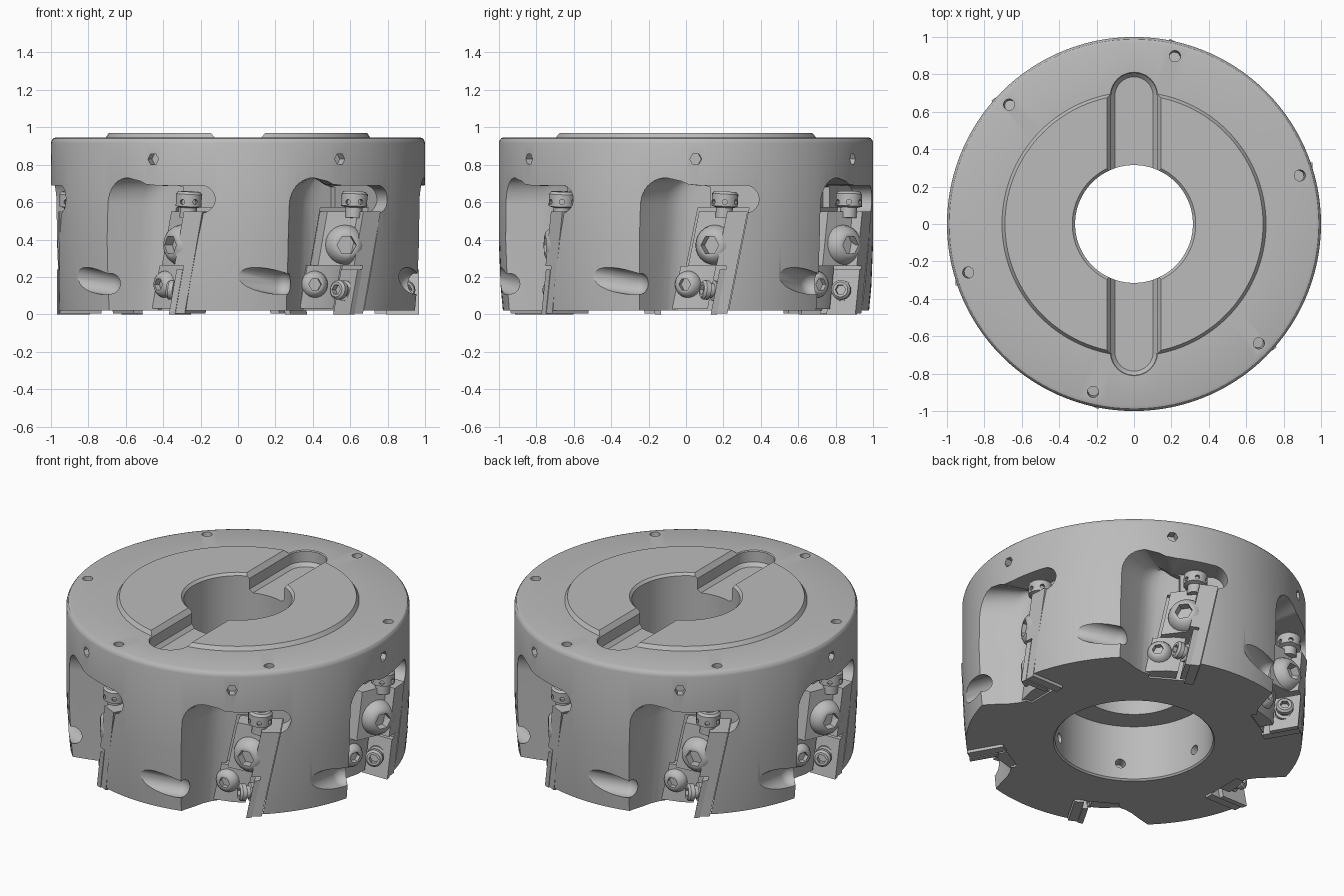
import bpy, bmesh, math
from mathutils import Matrix, Vector

if "Cube" in bpy.data.objects:
    bpy.data.objects.remove(bpy.data.objects["Cube"], do_unlink=True)

steel = bpy.data.materials.new("steel grey")
steel.use_nodes = True
GREY = (0.5, 0.5, 0.5, 1)
steel.diffuse_color = GREY
steel.node_tree.nodes["Principled BSDF"].inputs["Base Color"].default_value = GREY


def loft(bm, rings, loop=False):
    """Skin a list of equal-length point rings; cap the ends unless looped."""
    vs = [[bm.verts.new(p) for p in r] for r in rings]
    n = len(vs[0])
    pairs = list(zip(vs, vs[1:])) + ([(vs[-1], vs[0])] if loop else [])
    for a, b in pairs:
        for i in range(n):
            j = (i + 1) % n
            bm.faces.new((a[i], a[j], b[j], b[i]))
    if not loop:
        bm.faces.new(vs[0][::-1])
        bm.faces.new(vs[-1])


def circle(r, h, n=24, hexagon=False):
    pts = []
    for i in range(n):
        a = 2 * math.pi * i / n
        k = r * math.cos(math.pi / 6) / math.cos(a % (math.pi / 3) - math.pi / 6) if hexagon else r
        pts.append(Vector((k * math.cos(a), k * math.sin(a), h)))
    return pts


def turned(profile, at, axis, n=24, socket=None):
    """Rings of a turned part, optionally with a hex socket (radius, top, floor)."""
    rings = [circle(r, h, n) for r, h in profile]
    if socket:
        r, top, floor = socket
        rings += [circle(r, top, n, True), circle(r, floor, n, True)]
    m = Matrix.Translation(at) @ Vector(axis).to_track_quat('Z', 'Y').to_matrix().to_4x4()
    return [[m @ p for p in ring] for ring in rings]


def rod(a, b, r, n=16):
    a, b = Vector(a), Vector(b)
    return turned([(r, 0), (r, (b - a).length)], a, b - a, n)


def finish(name, bm):
    bmesh.ops.recalc_face_normals(bm, faces=bm.faces[:])
    me = bpy.data.meshes.new(name)
    bm.to_mesh(me)
    bm.free()
    me.materials.append(steel)
    ob = bpy.data.objects.new(name, me)
    bpy.context.scene.collection.objects.link(ob)
    return ob


def six(name, *lofts):
    """Repeat lofted solids six times round the axis."""
    bm = bmesh.new()
    for k in range(6):
        m = Matrix.Rotation(k * math.pi / 3, 4, 'Z')
        for rings in lofts:
            loft(bm, [[m @ Vector(p) for p in r] for r in rings])
    return finish(name, bm)


def activate(ob):
    bpy.ops.object.select_all(action='DESELECT')
    ob.select_set(True)
    bpy.context.view_layer.objects.active = ob


def cut(ob, cutter):
    mod = ob.modifiers.new("cut", 'BOOLEAN')
    mod.operation, mod.solver, mod.object = 'DIFFERENCE', 'EXACT', cutter
    activate(ob)
    bpy.ops.object.modifier_apply(modifier=mod.name)
    bpy.data.objects.remove(cutter, do_unlink=True)


def prism(section, z0, z1):
    """Extrude an (x, y) section in z, leaning with the cartridge rake."""
    return [[(x, y + 0.2 * (z - 0.4), z) for x, y in section] for z in (z0, z1)]


def polar(r, deg, z):
    a = math.radians(deg)
    return Vector((r * math.cos(a), r * math.sin(a), z))


# Turned body with raised hub, bore and counterbore
profile = [(0.46, 0.03), (0.47, 0.02), (0.978, 0.02), (0.99, 0.15), (1.0, 0.4), (1.0, 0.915),
           (0.996, 0.93), (0.987, 0.941), (0.972, 0.946), (0.706, 0.946), (0.69, 0.97),
           (0.33, 0.97), (0.315, 0.955), (0.315, 0.38), (0.46, 0.38)]
bm = bmesh.new()
loft(bm, [circle(r, z, 120) for r, z in profile], loop=True)
body = finish("cutter_body", bm)

# Round-ended drive slot across the top, with a ledge along its floor
bm = bmesh.new()
rings = []
for w, z in [(0.102, 0.85), (0.122, 0.872), (0.122, 0.94), (0.145, 0.97), (0.145, 1.1)]:
    ring = []
    for i in range(34):
        side = 1 if i < 17 else -1
        a = math.pi * (i % 17) / 16 + (0 if side > 0 else math.pi)
        ring.append((w * math.cos(a), side * 0.685 + w * math.sin(a), z))
    rings.append(ring)
loft(bm, rings)
cut(body, finish("drive_slot_cutter", bm))

# Chip gullets: round-cornered pockets with a slanting wall and hollowed root
arc = [(-0.09 - 0.15 * math.cos(a), 0.58 + 0.15 * math.sin(a))
       for a in [math.pi / 2 * i / 10 for i in range(11)]]
gullet = [(-0.28, -0.1)] + arc + [(0.02, 0.695), (0.13, 0.68), (0.13, -0.1)]
depths = ((0.77, 0.32), (0.78, 0.45), (0.80, 0.55), (0.83, 0.65), (1.15, 1.474))
cut(body, six("gullet_cutter",
              [[(x, 0.13 - (0.13 - y) * k, z) for y, z in gullet] for x, k in depths]))

# Leaning cartridge seats
cut(body, six("seat_cutter", prism([(0.74, 0.03), (1.15, 0.03), (1.15, 0.303), (0.74, 0.303)], -0.1, 0.57)))

# Round-ended window above each cartridge
window = []
for i in range(24):
    a = -math.pi / 2 + 2 * math.pi * (i + 0.5) / 24
    window.append(((0.315 if i < 12 else 0.095) + 0.075 * math.cos(a), 0.615 + 0.075 * math.sin(a)))
cut(body, six("window_cutter", [[(x, y, z) for y, z in window] for x in (0.81, 1.15)]))

# Grazing coolant grooves that run into the gullets
groove = [(0.065 * math.sin(math.pi / 2 * i / 6), 0.065 * (1 - math.cos(math.pi / 2 * i / 6))) for i in range(1, 7)]
groove = groove + [(r, 0.38 - h) for r, h in groove[::-1]]
cut(body, six("groove_cutter", turned(groove, (0.925, -0.2, 0.155), (0, -1, 0.16))))

# Top screw holes, side hex holes and coolant holes in the bore
cut(body, six("top_hole_cutter", rod(polar(0.915, 16.3, 0.87), polar(0.93, 16.3, 1.0), 0.03)))
cut(body, six("side_hole_cutter", rod(polar(0.95, 3, 0.83), polar(1.1, 3, 0.83), 0.032, 6)))
cut(body, six("bore_hole_cutter", rod(polar(0.4, 0, 0.13), polar(0.53, 0, 0.13), 0.03)))

# Cartridges: sloped screw face above, insert seat below
upper = [(0.73, 0.05), (0.835, 0.04), (0.90, 0.19), (0.96, 0.19), (0.953, 0.30), (0.73, 0.30)]
lower = [(0.73, 0.245), (0.957, 0.245), (0.953, 0.30), (0.73, 0.30)]
cartridge = six("cartridge", prism(upper, 0.26, 0.55), prism(lower, 0.005, 0.26))

# Cutting inserts and the clamping wedges beside them
insert = six("cutting_insert", prism([(0.79, 0.212), (0.968, 0.212), (0.96, 0.245), (0.79, 0.245)], 0.0, 0.24))
wedge = six("clamping_wedge", prism([(0.73, 0.0), (0.79, 0.0), (0.82, 0.12), (0.82, 0.19), (0.73, 0.19)], 0.03, 0.26))

# Button-head screws
BUTTON = [(0.108, -0.06), (0.108, 0.01), (0.102, 0.032), (0.089, 0.055), (0.07, 0.072), (0.058, 0.077)]
tilt = (math.cos(math.radians(23)), -math.sin(math.radians(23)), 0)
clamp_screw = six("clamp_screw", turned(BUTTON, (0.872, 0.157, 0.37), tilt, socket=(0.052, 0.077, 0.025)))
small = [(r * 0.68, h * 0.68) for r, h in BUTTON]
wedge_screw = six("wedge_screw", turned(small, (0.79, 0.013, 0.16), tilt, socket=(0.034, 0.052, 0.02)))

# Insert screws with a stepped head
insert_screw = six("insert_screw", turned(
    [(0.055, -0.02), (0.055, 0.015), (0.038, 0.02), (0.038, 0.04), (0.052, 0.045), (0.052, 0.07), (0.04, 0.082)],
    (0.875, 0.16, 0.125), (0.35, -0.93, 0.1), socket=(0.028, 0.082, 0.05)))

# Adjusting screws with cross holes round the head
base, up = Vector((0.885, 0.205, 0.565)), Vector((0, 0.06, 1)).normalized()
adjuster = six("adjusting_screw", turned(
    [(0.045, -0.05), (0.045, 0.005), (0.07, 0.012), (0.07, 0.078), (0.058, 0.092)],
    base, up, socket=(0.035, 0.092, 0.06)))
mid = base + up * 0.036
spokes = [rod(mid + polar(0.05, a, 0), mid + polar(0.1, a, 0), 0.014, 10) for a in range(-60, 300, 60)]
cut(adjuster, six("cross_hole_cutter", *spokes))

# Smooth shading with crisp edges
for ob in (body, cartridge, insert, wedge, clamp_screw, wedge_screw, insert_screw, adjuster):
    activate(ob)
    bpy.ops.object.shade_smooth_by_angle(angle=math.radians(28))
